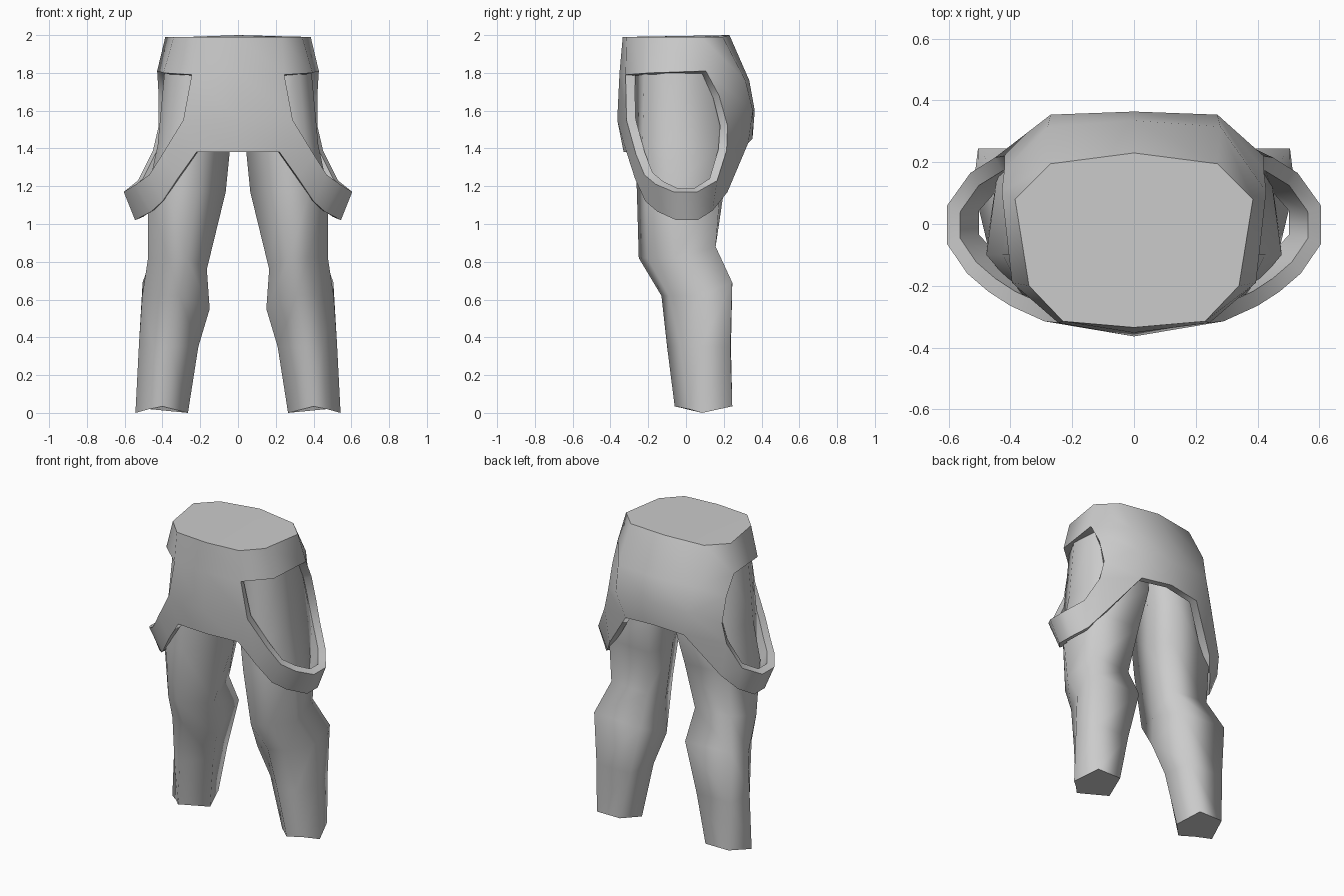
import bpy
import math

if "Cube" in bpy.data.objects:
    bpy.data.objects.remove(bpy.data.objects["Cube"])

grey = bpy.data.materials.new("plain_grey")
grey.diffuse_color = (0.6, 0.6, 0.6, 1)
grey.use_nodes = True
grey.node_tree.nodes["Principled BSDF"].inputs["Base Color"].default_value = grey.diffuse_color


def make_object(name, verts, faces):
    mesh = bpy.data.meshes.new(name)
    mesh.from_pydata(verts, [], faces)
    mesh.materials.append(grey)
    obj = bpy.data.objects.new(name, mesh)
    bpy.context.collection.objects.link(obj)
    bpy.ops.object.select_all(action='DESELECT')
    obj.select_set(True)
    bpy.context.view_layer.objects.active = obj
    # weld the centre seam, consistent outward normals
    bpy.ops.object.mode_set(mode='EDIT')
    bpy.ops.mesh.select_all(action='SELECT')
    bpy.ops.mesh.remove_doubles(threshold=0.0005)
    bpy.ops.mesh.normals_make_consistent(inside=False)
    bpy.ops.object.mode_set(mode='OBJECT')
    return obj


# Legs: six-sided rings (height, rise at back, then front inner, front outer,
# outer, back outer, back inner, inner points as x, y)
rings = [
    (0.035, 0.00, (.40, -.06), (.47, .015), (.543, .085), (.485, .245), (.315, .245), (.265, .085)),
    (0.35, 0.00, (.36, -.10), (.45, -.03), (.525, .08), (.495, .235), (.245, .238), (.21, .04)),
    (0.62, 0.07, (.31, -.13), (.42, -.09), (.507, .07), (.505, .245), (.165, .245), (.15, -.01)),
    (0.82, 0.06, (.27, -.25), (.37, -.205), (.476, -.06), (.44, .157), (.175, .155), (.165, -.02)),
    (1.17, 0.00, (.22, -.26), (.38, -.215), (.478, -.10), (.44, .18), (.13, .20), (.065, .05)),
    (1.42, 0.00, (.20, -.27), (.36, -.23), (.425, -.10), (.40, .19), (.10, .26), (.04, .08)),
    (1.85, 0.00, (.20, -.27), (.32, -.22), (.385, -.10), (.375, .10), (.10, .22), (.005, .05)),
]
lift = (0, 0, 0, 1, 0.8, -1)
leg_verts = [(x, y, z + rise * k)
             for z, rise, *pts in rings for (x, y), k in zip(pts, lift)]
for i, z in ((1, 0.02), (2, 0.0), (5, 0.0)):   # sides of the foot dip lower
    leg_verts[i] = (*leg_verts[i][:2], z)
leg_faces = [tuple(range(6)), tuple(range(36, 42))]
for r in range(6):
    for i in range(6):
        j = (i + 1) % 6
        leg_faces.append((r * 6 + i, r * 6 + j, r * 6 + 6 + j, r * 6 + 6 + i))
for name, side in (("right_leg", 1), ("left_leg", -1)):
    leg = make_object(name, [(x * side, y, z) for x, y, z in leg_verts], leg_faces)
    for face in leg.data.polygons:             # flat ends, smooth sides
        face.use_smooth = len(face.vertices) == 4

# Hip shell: half of the outer surface, mirrored and thickened inwards
rim = [(0, -.335, 1.99), (.23, -.315, 1.99), (.34, -.20, 1.99),
       (.385, .08, 1.99), (.27, .195, 1.99), (0, .23, 2.0)]
front = [(0, -.352, 1.8), (0, -.364, 1.55), (0, -.33, 1.38)]
opening = [(.245, -.32, 1.79), (.29, -.315, 1.55), (.40, -.265, 1.37),
           (.47, -.22, 1.26), (.54, -.16, 1.21), (.605, -.065, 1.17),
           (.605, .06, 1.17), (.53, .165, 1.23), (.45, .215, 1.39),
           (.42, .22, 1.52), (.42, .175, 1.68), (.428, .105, 1.81),
           (.395, -.19, 1.80)]
hem = [(.22, -.315, 1.38), (.32, -.27, 1.24), (.40, -.215, 1.12),
       (.46, -.15, 1.065), (.545, -.05, 1.02), (.545, .06, 1.02),
       (.48, .14, 1.07), (.41, .22, 1.17), (.215, .33, 1.43)]
back = [(0, .335, 1.76), (0, .364, 1.6), (0, .352, 1.45),
        (.28, .315, 1.76), (.27, .354, 1.6)]

points, index = [], {}
for key, group in zip("rfohb", (rim, front, opening, hem, back)):
    for i, p in enumerate(group):
        index[key + str(i)] = len(points)
        points.append(p)

panels = [
    "r0 r1 r2 r3 r4 r5",                                           # closed top
    "r0 r1 o0 f0", "f0 o0 o1 f1", "f1 o1 h0 f2",                   # front
    "r1 r2 o12 o0", "r2 r3 o11 o12",                               # waistband
    "r3 r4 b3 o11", "r4 r5 b0 b3", "b3 b0 b1 b4", "b4 b1 b2 h8",   # back
    "o11 b3 b4 o10", "o10 b4 o9", "o9 b4 h8 o8", "o8 h8 h7",
    "o8 h7 h6 o7",
]
panels += [f"o{i + 1} o{i + 2} h{i + 1} h{i}" for i in range(6)]   # side strap
faces = [tuple(index[k] for k in p.split()) for p in panels]
count = len(points)
verts = points + [(-x, y, z) for x, y, z in points]
faces += [tuple(i + count for i in reversed(f)) for f in faces]
shell = make_object("hip_shell", verts, faces)

solid = shell.modifiers.new("thickness", 'SOLIDIFY')
solid.thickness = 0.05
solid.offset = -1
bpy.ops.object.modifier_apply(modifier=solid.name)
bpy.ops.object.shade_smooth_by_angle(angle=math.radians(60))
